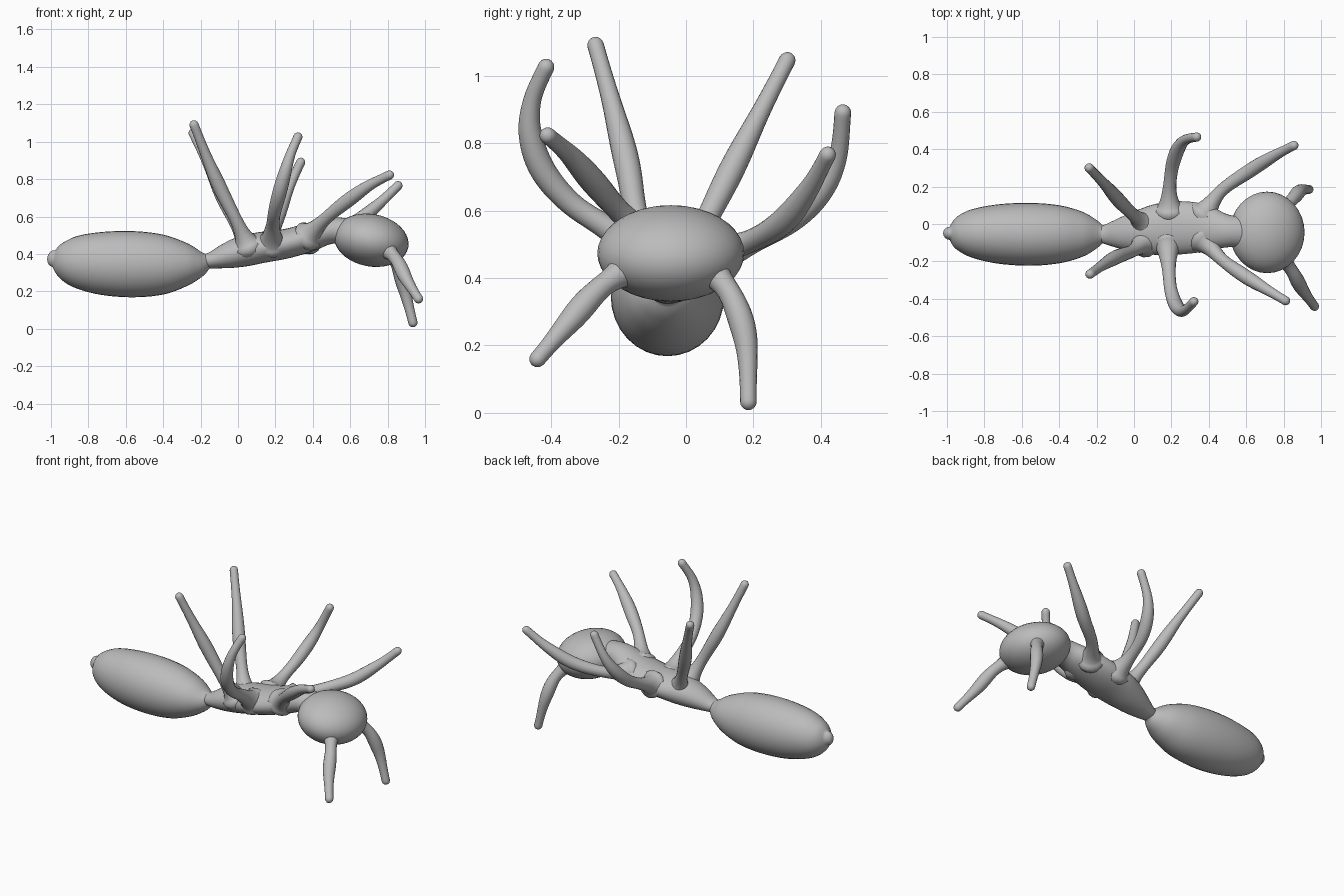
import bpy, bmesh, math
from mathutils import Vector

cube = bpy.data.objects.get("Cube")
if cube:
    bpy.data.objects.remove(cube, do_unlink=True)

grey = bpy.data.materials.new("plain grey")
grey.use_nodes = True
COLOUR = (0.5, 0.5, 0.5, 1.0)
grey.diffuse_color = COLOUR
grey.node_tree.nodes["Principled BSDF"].inputs["Base Color"].default_value = COLOUR


def spline(points, steps):
    """Catmull-Rom curve through tuples of any length."""
    pts = [points[0]] + list(points) + [points[-1]]
    out = []
    for i in range(1, len(pts) - 2):
        for s in range(steps):
            t = s / steps
            out.append([0.5 * (2 * b + (c - a) * t + (2 * a - 5 * b + 4 * c - d) * t * t
                               + (3 * b - a - 3 * c + d) * t ** 3)
                        for a, b, c, d in zip(*pts[i - 1:i + 3])])
    out.append(list(points[-1]))
    return out


def finish(bm, name):
    bmesh.ops.recalc_face_normals(bm, faces=bm.faces)
    mesh = bpy.data.meshes.new(name)
    bm.to_mesh(mesh)
    bm.free()
    for p in mesh.polygons:
        p.use_smooth = True
    mesh.materials.append(grey)
    obj = bpy.data.objects.new(name, mesh)
    bpy.context.collection.objects.link(obj)
    return obj


def loft(name, rings, ref, sides):
    """Skin elliptical rings (x, y, z, width radius, height radius), domed at both ends."""
    centres = [Vector(r[:3]) for r in rings]
    last = len(rings) - 1
    frames = []
    for i, r in enumerate(rings):
        t = (centres[min(i + 1, last)] - centres[max(i - 1, 0)]).normalized()
        frames.append((centres[i], t, r[3], r[4]))

    def dome(frame, sign):
        c, t, a, b = frame
        return [(c + t * sign * min(a, b) * math.sin(k), t, a * math.cos(k), b * math.cos(k))
                for k in (0.4, 0.8, 1.15, 1.4)]

    frames = dome(frames[0], -1)[::-1] + frames + dome(frames[-1], 1)
    bm = bmesh.new()
    loops = []
    for c, t, a, b in frames:
        side = t.cross(ref).normalized()
        up = side.cross(t)
        loops.append([bm.verts.new(c + side * a * math.cos(k) + up * b * math.sin(k))
                      for k in (2 * math.pi * j / sides for j in range(sides))])
    for l0, l1 in zip(loops, loops[1:]):
        for j in range(sides):
            n = (j + 1) % sides
            bm.faces.new((l0[j], l0[n], l1[n], l1[j]))
    bm.faces.new(loops[0][::-1])
    bm.faces.new(loops[-1])
    return finish(bm, name)


def limb(name, path):
    """Tube with a flared root, a narrow shin and a slightly swollen end."""
    pts = spline(path, 7)
    rings = []
    for i, p in enumerate(pts):
        t = i / (len(pts) - 1)
        r = 0.033 + 0.05 * math.exp(-9 * t) + 0.005 * math.sin(9 * t - 3.2) - 0.006 * t ** 6
        rings.append(p + [r, r])
    loft(name, rings, Vector((1, 0, 0)), 16)


Z = Vector((0, 0, 1))

# Abdomen: long egg shape
abdomen = [(-0.985, -0.050, 0.375, 0.035, 0.045), (-0.95, -0.050, 0.37, 0.085, 0.09),
           (-0.87, -0.050, 0.36, 0.128, 0.137), (-0.73, -0.053, 0.35, 0.158, 0.168),
           (-0.56, -0.055, 0.345, 0.168, 0.177), (-0.40, -0.055, 0.343, 0.155, 0.160),
           (-0.28, -0.055, 0.345, 0.122, 0.118), (-0.21, -0.055, 0.350, 0.083, 0.078),
           (-0.165, -0.055, 0.360, 0.045, 0.042)]
loft("abdomen", spline(abdomen, 5), Z, 32)

# Thorax, with a slim waist at the rear and a neck at the front
thorax = [(-0.20, -0.055, 0.360, 0.035, 0.032), (-0.14, -0.055, 0.367, 0.058, 0.045),
          (-0.06, -0.050, 0.390, 0.088, 0.068), (0.03, -0.040, 0.415, 0.115, 0.083),
          (0.13, -0.030, 0.435, 0.138, 0.083), (0.25, -0.020, 0.453, 0.142, 0.079),
          (0.37, -0.022, 0.485, 0.128, 0.077), (0.47, -0.035, 0.520, 0.095, 0.072),
          (0.54, -0.040, 0.525, 0.083, 0.070), (0.62, -0.045, 0.510, 0.090, 0.070)]
loft("thorax", spline(thorax, 5), Z, 28)

# Head: wide flattened ball, tipped down at the front
bm = bmesh.new()
bmesh.ops.create_uvsphere(bm, u_segments=32, v_segments=20, radius=1)
head = finish(bm, "head")
head.scale = (0.202, 0.218, 0.140)
head.rotation_euler = (0, math.radians(11), 0)
head.location = (0.712, -0.045, 0.473)

# Legs, raised and spread
limb("rear_right_leg", [(0.05, -0.10, 0.45), (-0.01, -0.145, 0.58), (-0.09, -0.175, 0.74),
                        (-0.16, -0.215, 0.90), (-0.235, -0.268, 1.09)])
limb("rear_left_leg", [(0.05, 0.00, 0.45), (-0.01, 0.055, 0.56), (-0.08, 0.125, 0.70),
                       (-0.15, 0.205, 0.86), (-0.24, 0.30, 1.045)])
limb("middle_right_leg", [(0.18, -0.11, 0.46), (0.185, -0.22, 0.54), (0.195, -0.34, 0.62),
                          (0.22, -0.425, 0.72), (0.25, -0.462, 0.83), (0.28, -0.455, 0.93),
                          (0.32, -0.415, 1.025)])
limb("middle_left_leg", [(0.19, 0.08, 0.46), (0.19, 0.19, 0.505), (0.205, 0.31, 0.57),
                         (0.235, 0.40, 0.66), (0.275, 0.45, 0.76), (0.335, 0.465, 0.89)])
limb("front_right_leg", [(0.38, -0.09, 0.50), (0.47, -0.19, 0.59), (0.58, -0.27, 0.68),
                         (0.70, -0.345, 0.765), (0.81, -0.41, 0.822)])
limb("front_left_leg", [(0.38, 0.06, 0.48), (0.47, 0.18, 0.505), (0.62, 0.285, 0.565),
                        (0.75, 0.365, 0.665), (0.855, 0.42, 0.765)])

# Antennae, hanging forward and down
limb("right_antenna", [(0.79, -0.17, 0.43), (0.85, -0.26, 0.365), (0.90, -0.35, 0.265),
                       (0.965, -0.44, 0.16)])
limb("left_antenna", [(0.79, 0.07, 0.43), (0.85, 0.135, 0.345), (0.89, 0.178, 0.21),
                      (0.935, 0.185, 0.033)])
